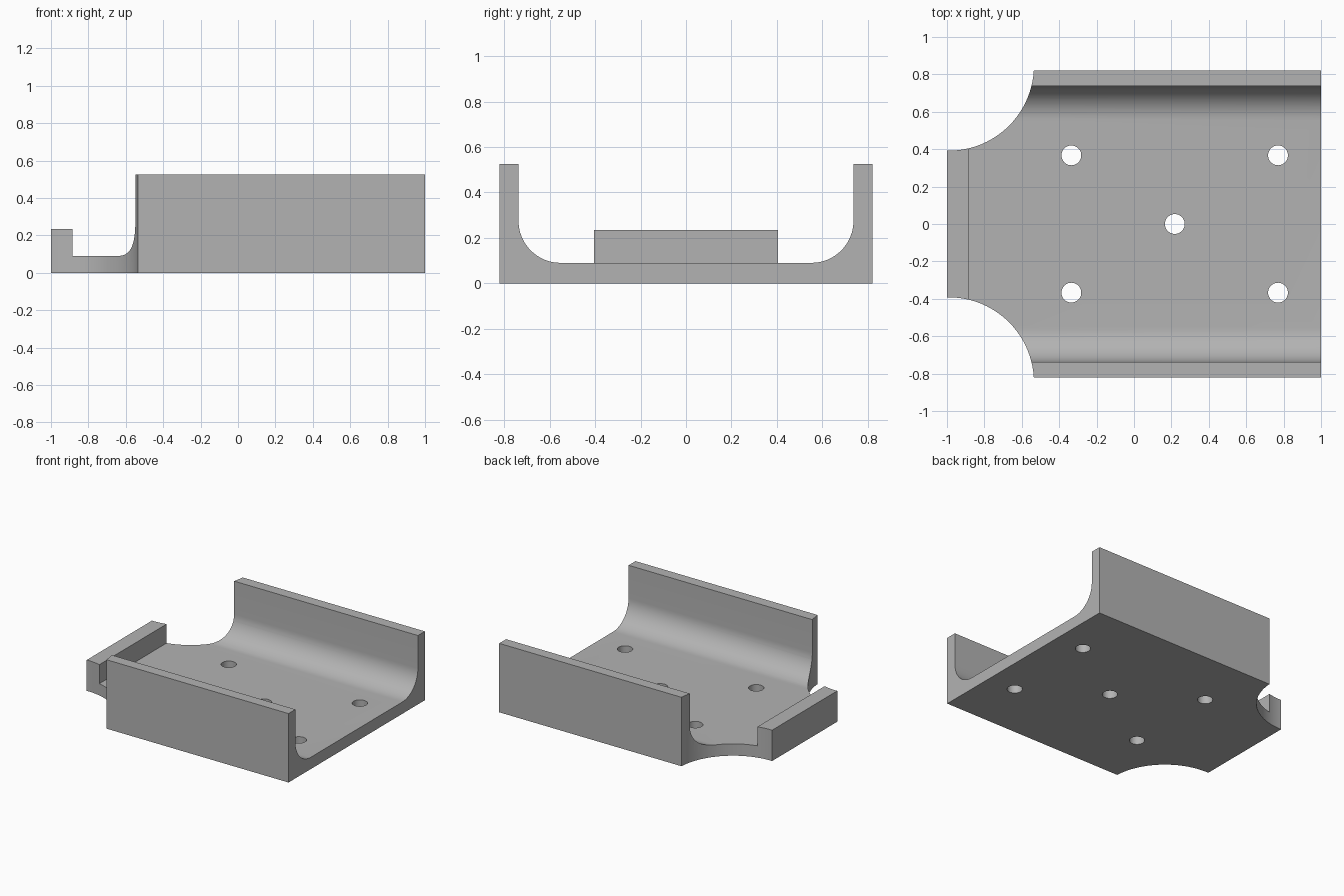
import bpy, bmesh, math
from mathutils import Matrix, Vector

cube = bpy.data.objects.get("Cube")
if cube:
    bpy.data.objects.remove(cube, do_unlink=True)

grey = bpy.data.materials.new("plain grey")
grey.use_nodes = True
colour = (0.45, 0.45, 0.45, 1)
grey.diffuse_color = colour
grey.node_tree.nodes["Principled BSDF"].inputs["Base Color"].default_value = colour

HALF_W, INNER, WALL_TOP = 0.82, 0.737, 0.525
FLOOR, FILLET = 0.09, 0.185


def finish(name, bm):
    bmesh.ops.recalc_face_normals(bm, faces=bm.faces)
    mesh = bpy.data.meshes.new(name)
    bm.to_mesh(mesh)
    bm.free()
    mesh.materials.append(grey)
    ob = bpy.data.objects.new(name, mesh)
    bpy.context.collection.objects.link(ob)
    return ob


def extrude_x(name, profile, x0, x1):
    """Extrude a (y, z) outline along x."""
    bm = bmesh.new()
    face = bm.faces.new([bm.verts.new((x0, y, z)) for y, z in profile])
    side = bmesh.ops.extrude_face_region(bm, geom=[face])["geom"]
    bmesh.ops.translate(bm, vec=Vector((x1 - x0, 0, 0)),
                        verts=[v for v in side if isinstance(v, bmesh.types.BMVert)])
    return finish(name, bm)


def combine(ob, other, operation):
    """Apply a boolean, then discard the helper object."""
    mod = ob.modifiers.new(operation.lower(), 'BOOLEAN')
    mod.operation, mod.solver, mod.object = operation, 'EXACT', other
    bpy.context.view_layer.objects.active = ob
    bpy.ops.object.modifier_apply(modifier=mod.name)
    bpy.data.objects.remove(other, do_unlink=True)


# Channel: floor and two side walls joined by inner fillets
right_half = [(HALF_W, 0), (HALF_W, WALL_TOP), (INNER, WALL_TOP)]
for i in range(17):
    a = math.radians(90 * i / 16)
    right_half.append((INNER - FILLET + FILLET * math.cos(a),
                       FLOOR + FILLET - FILLET * math.sin(a)))
profile = right_half + [(-y, z) for y, z in reversed(right_half)]
tray = extrude_x("channel_tray", profile, -1, 1)

# Low end stop across the narrow end
stop = extrude_x("end_stop", [(-0.6, 0), (0.6, 0), (0.6, 0.235), (-0.6, 0.235)], -1, -0.885)
combine(tray, stop, 'UNION')

# Rounded corner notches and screw holes
cuts = [(-0.99, s * 0.847, 0.455, 96) for s in (-1, 1)]
cuts += [(x, s * 0.367, 0.053, 40) for x in (-0.335, 0.77) for s in (-1, 1)]
cuts.append((0.218, 0, 0.053, 40))
for x, y, radius, sides in cuts:
    bm = bmesh.new()
    bmesh.ops.create_cone(bm, cap_ends=True, segments=sides, radius1=radius,
                          radius2=radius, depth=2, matrix=Matrix.Translation((x, y, 0.3)))
    cutter = finish("cutter", bm)
    cutter.hide_render = True
    combine(tray, cutter, 'DIFFERENCE')

# Smooth fillets and bores, crisp edges elsewhere
bpy.ops.object.select_all(action='DESELECT')
tray.select_set(True)
bpy.context.view_layer.objects.active = tray
bpy.ops.object.shade_smooth_by_angle(angle=math.radians(30))
